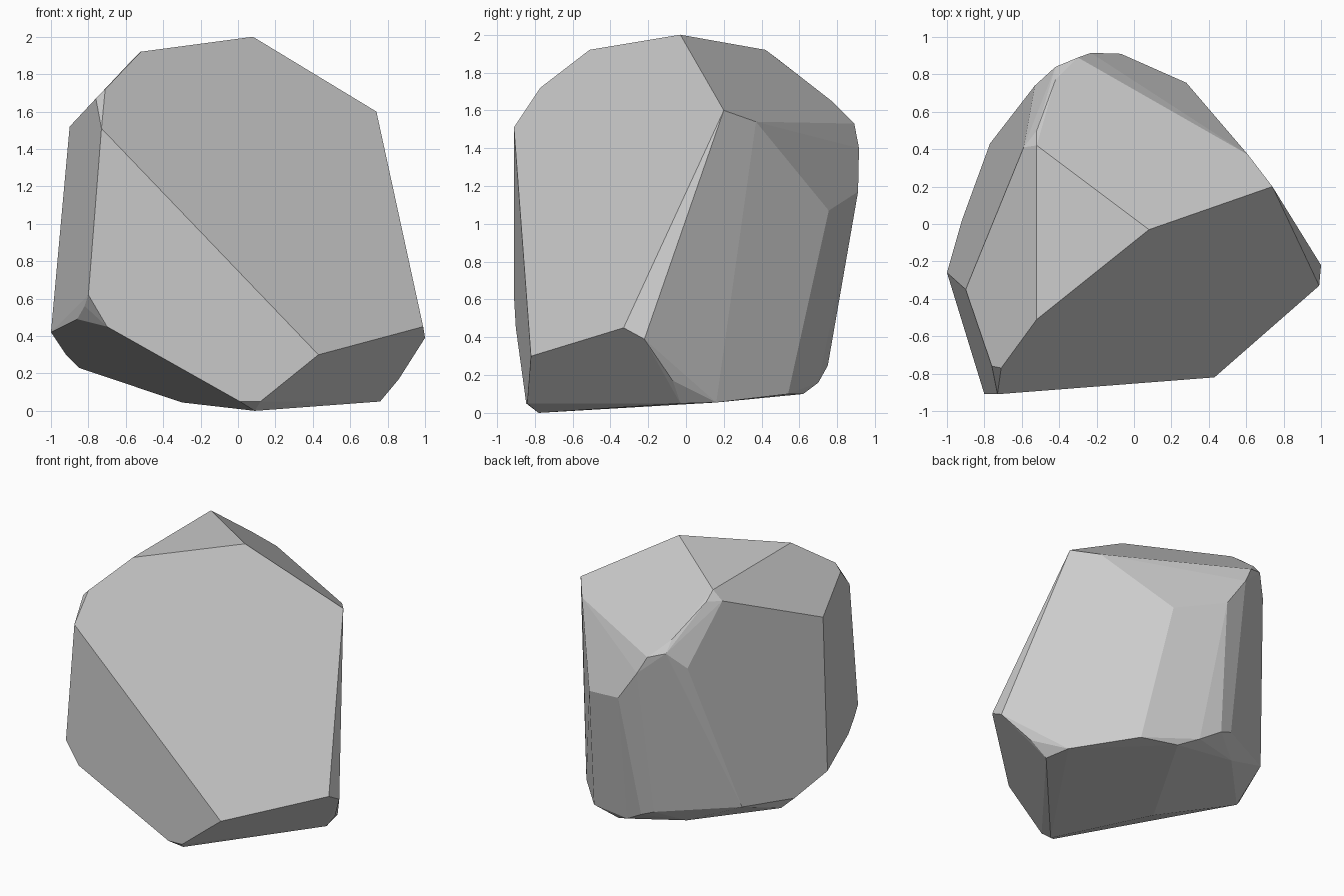
import bpy, bmesh, math

# Crown: ridge corners around the apex
crown = [
    (0.08, -0.03, 2.0), (0.74, 0.20, 1.60), (-0.52, -0.51, 1.92), (-0.52, 0.42, 1.92),
    (-0.59, 0.41, 1.85), (-0.52, 0.50, 1.86), (-0.71, -0.77, 1.72), (-0.76, -0.76, 1.67),
    (-0.73, -0.91, 1.51), (-0.90, -0.35, 1.52), (0.61, 0.37, 1.54), (-0.30, 0.89, 1.53),
    (-0.42, 0.84, 1.57), (-0.42, 0.77, 1.65), (-0.53, 0.74, 1.45),
]
# Flanks: corners of the large side facets
flanks = [
    (0.43, -0.82, 0.30), (0.99, -0.33, 0.45), (1.0, -0.22, 0.39), (0.28, 0.755, 1.07),
    (-0.07, 0.91, 1.17), (-0.23, 0.915, 1.40), (-1.0, -0.26, 0.42), (-0.77, 0.43, 0.35),
    (-0.86, -0.71, 0.49), (-0.80, -0.91, 0.62), (-0.70, -0.90, 0.45), (-0.82, -0.84, 0.56),
]
# Base: tilted underside and its worn edges
base = [
    (0.86, -0.07, 0.17), (0.72, 0.16, 0.055), (0.76, -0.03, 0.05), (0.39, 0.54, 0.10),
    (0.12, -0.84, 0.05), (0.09, -0.78, 0.0), (0.01, -0.845, 0.05), (-0.92, 0.02, 0.30),
    (-0.85, 0.08, 0.23), (-0.30, -0.15, 0.045), (0.13, 0.62, 0.10), (0.0, 0.70, 0.16),
    (-0.15, 0.75, 0.25), (-0.25, 0.735, 0.29), (-0.40, 0.56, 0.20),
]

# Wrap the corners in a hull and merge nearly coplanar triangles into facets
bm = bmesh.new()
for p in crown + flanks + base:
    bm.verts.new(p)
hull = bmesh.ops.convex_hull(bm, input=bm.verts[:])
loose = [v for v in bm.verts if not v.link_faces]
bmesh.ops.delete(bm, geom=loose, context='VERTS')
bmesh.ops.dissolve_limit(bm, angle_limit=math.radians(3.5), verts=bm.verts[:], edges=bm.edges[:])
bmesh.ops.recalc_face_normals(bm, faces=bm.faces[:])

mesh = bpy.data.meshes.new("boulder")
bm.to_mesh(mesh)
bm.free()
boulder = bpy.data.objects.new("boulder", mesh)
bpy.context.collection.objects.link(boulder)
